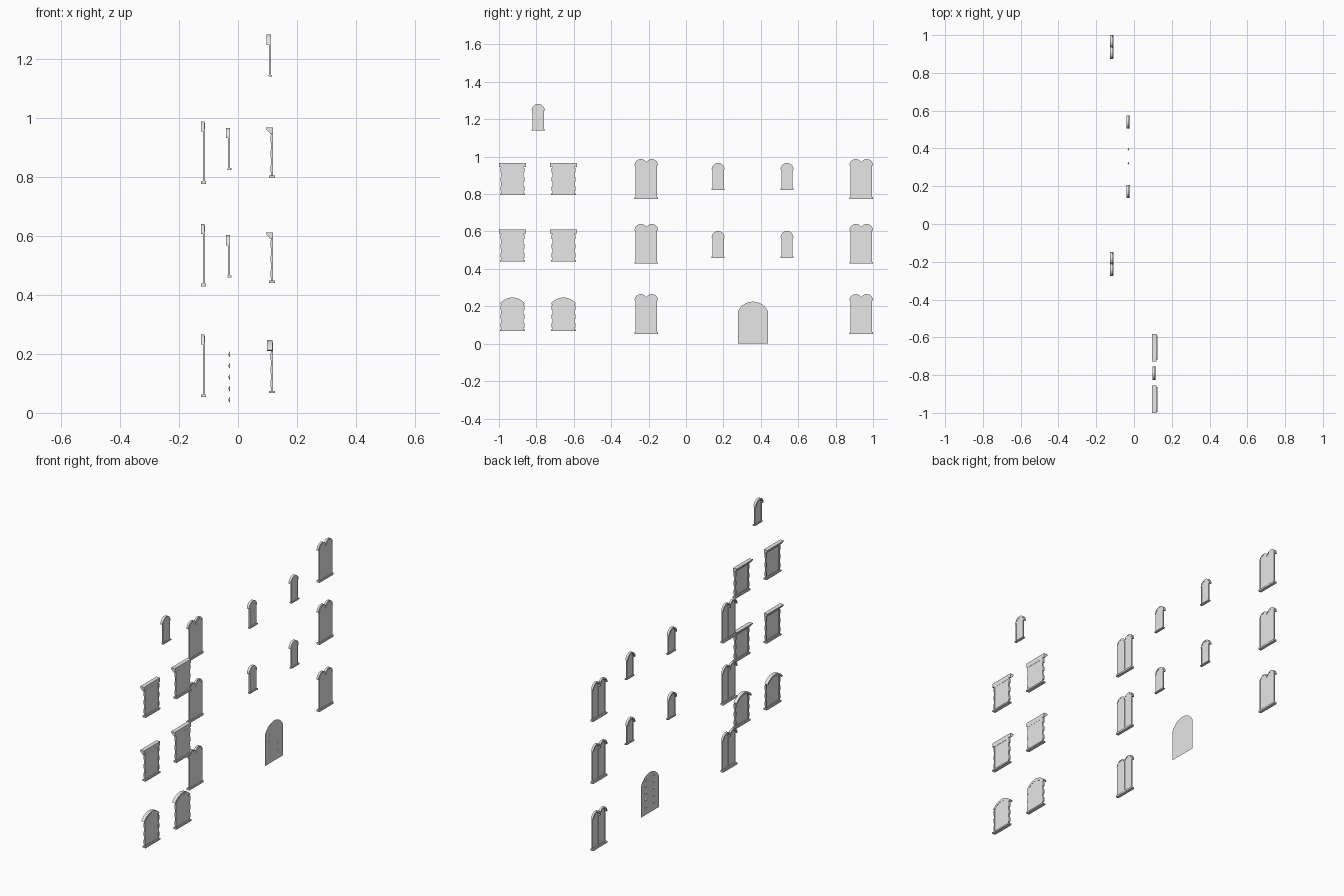
import bpy, bmesh, math

if "Cube" in bpy.data.objects:
    bpy.data.objects.remove(bpy.data.objects["Cube"])

mat = bpy.data.materials.new("pale_grey")
mat.diffuse_color = (0.8, 0.8, 0.8, 1)
mat.use_nodes = True
mat.node_tree.nodes["Principled BSDF"].inputs["Base Color"].default_value = mat.diffuse_color


def arc(cy, spring, half, rise, n=14):
    """Points of an arch from +y to -y, as (y, z)."""
    r = (half * half + rise * rise) / (2 * rise)
    a = math.asin(min(1, half / r))
    zc = spring + rise - r
    return [(cy + r * math.sin(a - 2 * a * i / n), zc + r * math.cos(a - 2 * a * i / n))
            for i in range(n + 1)]


def outline(cy, half, z0, spring, rise):
    """Arched outline, or a rectangle when rise is zero."""
    top = arc(cy, spring, half, rise) if rise else [(cy + half, spring), (cy - half, spring)]
    return [(cy - half, z0), (cy + half, z0)] + top


def prism(bm, pts, x0, x1):
    a = [bm.verts.new((x0, y, z)) for y, z in pts]
    b = [bm.verts.new((x1, y, z)) for y, z in pts]
    bm.faces.new(a)
    bm.faces.new(b[::-1])
    for i in range(len(a)):
        j = (i + 1) % len(a)
        bm.faces.new((a[i], b[i], b[j], a[j]))


def ring(bm, outer, inner, x0, x1, closed=True):
    """Band between two matching outlines, with depth along x."""
    rows = [[bm.verts.new((x, y, z)) for y, z in pts]
            for pts, x in ((outer, x0), (outer, x1), (inner, x1), (inner, x0))]
    n = len(outer)
    for i in range(n if closed else n - 1):
        j = (i + 1) % n
        for k in range(4):
            p, q = rows[k], rows[(k + 1) % 4]
            bm.faces.new((p[i], p[j], q[j], q[i]))
    if not closed:
        bm.faces.new([r[0] for r in rows])
        bm.faces.new([r[-1] for r in rows][::-1])


def block(bm, y0, y1, z0, z1, x0, x1):
    prism(bm, [(y0, z0), (y1, z0), (y1, z1), (y0, z1)], x0, x1)


def framed_pane(bm, cy, half, z0, spring, rise, w=0.004, depth=0.0035):
    outer = outline(cy, half, z0, spring, rise)
    inner = outline(cy, half - w, z0 + w, spring - (0 if rise else w), rise and rise - w)
    ring(bm, outer, inner, -depth, depth)
    prism(bm, inner, -0.0005, depth - 0.001)


def mesh(name, bm):
    bmesh.ops.remove_doubles(bm, verts=bm.verts, dist=1e-6)
    bmesh.ops.recalc_face_normals(bm, faces=bm.faces)
    me = bpy.data.meshes.new(name)
    bm.to_mesh(me)
    bm.free()
    me.materials.append(mat)
    return me


def place(name, me, spots):
    for loc in spots:
        ob = bpy.data.objects.new(name, me)
        ob.location = loc
        bpy.context.collection.objects.link(ob)


# Double arched window: two framed panes, two hoods, one sill
bm = bmesh.new()
for cy in (-0.029, 0.029):
    framed_pane(bm, cy, 0.029, 0.008, 0.178, 0.029)
    ring(bm, arc(cy, 0.178, 0.034, 0.034), arc(cy, 0.178, 0.026, 0.026), -0.011, 0.001, False)
block(bm, -0.063, 0.063, 0, 0.01, -0.010, 0.007)
place("double_arch_window", mesh("double_arch_window", bm),
      [(-0.115, y, z) for y in (-0.212, 0.937) for z in (0.053, 0.428, 0.775)])

# Single arched window
bm = bmesh.new()
framed_pane(bm, 0, 0.030, 0.003, 0.108, 0.030)
ring(bm, arc(0, 0.108, 0.035, 0.035), arc(0, 0.108, 0.027, 0.027), -0.011, 0.003, False)
block(bm, -0.035, 0.035, 0, 0.006, -0.005, 0.008)
place("single_arch_window", mesh("single_arch_window", bm),
      [(-0.03, y, z) for y in (0.172, 0.54) for z in (0.459, 0.823)] + [(0.108, -0.79, 1.139)])


def side_blocks_and_sill(bm, zs):
    for z in zs:
        for s in (-1, 1):
            block(bm, s * 0.059 - 0.005, s * 0.059 + 0.005, z, z + 0.024, -0.005, 0.004)
    block(bm, -0.066, 0.066, 0, 0.008, -0.010, 0.010)


# Square window with a sloping cornice
bm = bmesh.new()
framed_pane(bm, 0, 0.060, 0.005, 0.150, 0, w=0.007)
side_blocks_and_sill(bm, (0.020, 0.070, 0.120))
profile = [(-0.020, 0.171), (0.003, 0.171), (0.003, 0.149), (-0.005, 0.149), (-0.018, 0.163)]
ends = [[bm.verts.new((x, y, z)) for x, z in profile] for y in (-0.072, 0.072)]
bm.faces.new(ends[0])
bm.faces.new(ends[1][::-1])
for i in range(5):
    j = (i + 1) % 5
    bm.faces.new((ends[0][i], ends[1][i], ends[1][j], ends[0][j]))
place("cornice_window", mesh("cornice_window", bm),
      [(0.115, y, z) for y in (-0.928, -0.655) for z in (0.44, 0.796)])

# Ground floor window with a shallow arched hood
bm = bmesh.new()
framed_pane(bm, 0, 0.060, 0.005, 0.142, 0.030, w=0.007)
side_blocks_and_sill(bm, (0.020, 0.066, 0.112))
ring(bm, arc(0, 0.146, 0.068, 0.034), arc(0, 0.142, 0.060, 0.028), -0.017, 0.002, False)
place("shallow_arch_window", mesh("shallow_arch_window", bm),
      [(0.115, y, 0.067) for y in (-0.928, -0.655)])

# Door: a thin arched sheet
bm = bmesh.new()
bm.faces.new([bm.verts.new((0, y, z)) for y, z in outline(0, 0.081, 0, 0.17, 0.055)][::-1])
place("door", mesh("door", bm), [(-0.028, 0.358, 0)])

# Door studs: small cones pointing outwards
bm = bmesh.new()
tip = bm.verts.new((-0.006, 0, 0))
rim = [bm.verts.new((0, 0.007 * math.cos(a * math.pi / 4), 0.010 * math.sin(a * math.pi / 4)))
       for a in range(8)]
for i in range(8):
    bm.faces.new((tip, rim[i], rim[(i + 1) % 8]))
bm.faces.new(rim)
place("door_stud", mesh("door_stud", bm),
      [(-0.0275, y, 0.044 + 0.0385 * k) for y in (0.322, 0.396) for k in range(5)])
